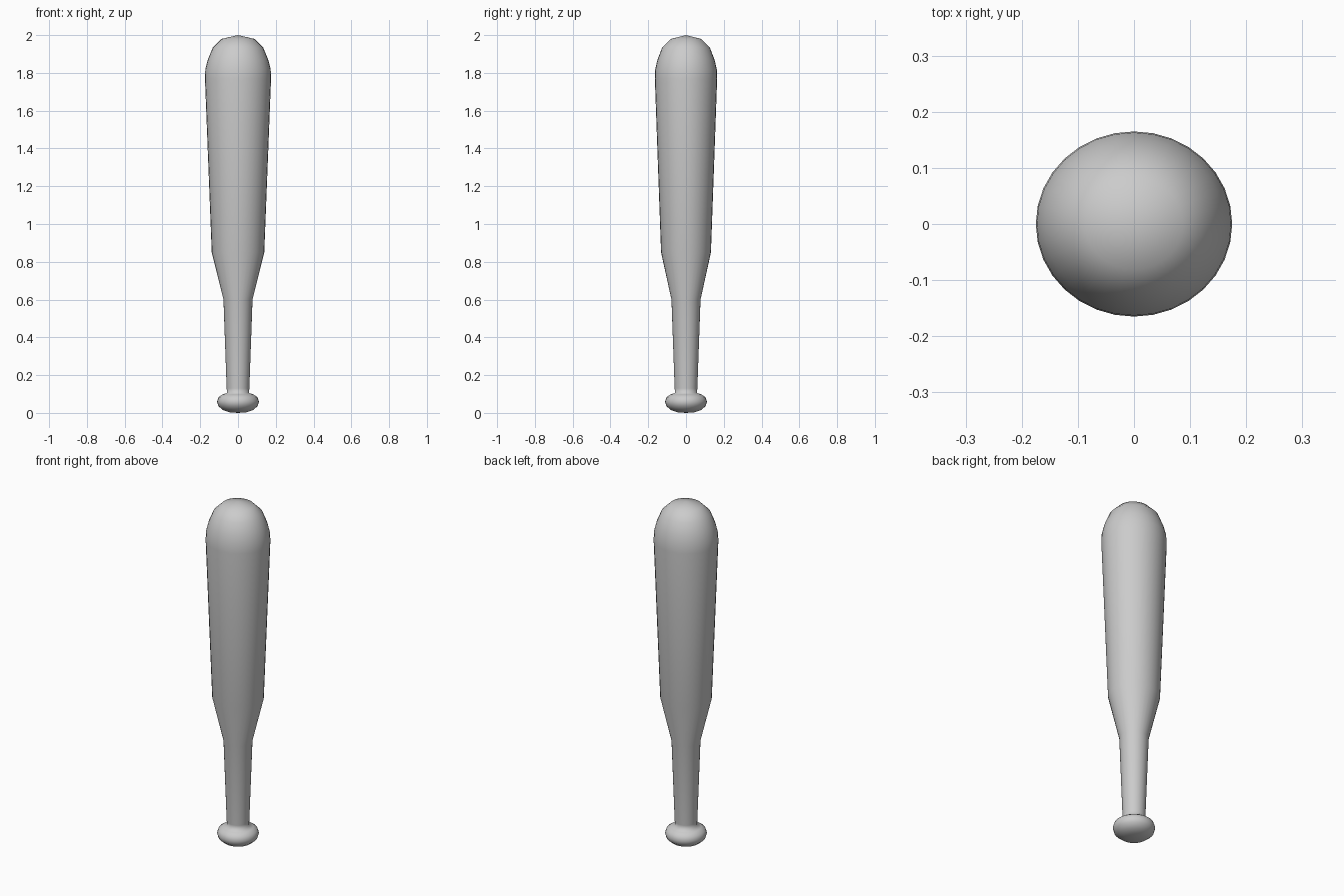
import bpy, bmesh
from math import cos, sin, tau

if "Cube" in bpy.data.objects:
    bpy.data.objects.remove(bpy.data.objects["Cube"])

SIDES = 32

# Rings from bottom to top: x radius, y radius, height
RINGS = [
    # knob
    (0.045, 0.045, 0.003), (0.078, 0.078, 0.014), (0.104, 0.104, 0.036),
    (0.111, 0.111, 0.060), (0.103, 0.103, 0.083), (0.082, 0.082, 0.098),
    (0.058, 0.058, 0.105),
    # handle and taper
    (0.060, 0.060, 0.130), (0.077, 0.077, 0.60), (0.139, 0.132, 0.85),
    # barrel
    (0.175, 0.165, 1.77), (0.173, 0.163, 1.82),
    # rounded end
    (0.160, 0.151, 1.87), (0.133, 0.126, 1.935), (0.087, 0.081, 1.98),
]


def lathe(name, rings, bottom, top):
    bm = bmesh.new()
    loops = [[bm.verts.new((rx * cos(tau * i / SIDES), ry * sin(tau * i / SIDES), z))
              for i in range(SIDES)] for rx, ry, z in rings]
    low, high = bm.verts.new((0, 0, bottom)), bm.verts.new((0, 0, top))
    for i in range(SIDES):
        j = (i + 1) % SIDES
        for a, b in zip(loops, loops[1:]):
            bm.faces.new((a[i], a[j], b[j], b[i]))
        bm.faces.new((low, loops[0][j], loops[0][i]))
        bm.faces.new((high, loops[-1][i], loops[-1][j]))
    for f in bm.faces:
        f.smooth = True
    mesh = bpy.data.meshes.new(name)
    bm.to_mesh(mesh)
    bm.free()
    obj = bpy.data.objects.new(name, mesh)
    bpy.context.collection.objects.link(obj)
    return obj


# One continuous turned body: knob, handle and barrel
lathe("bat_body", RINGS, 0.0, 2.0)
